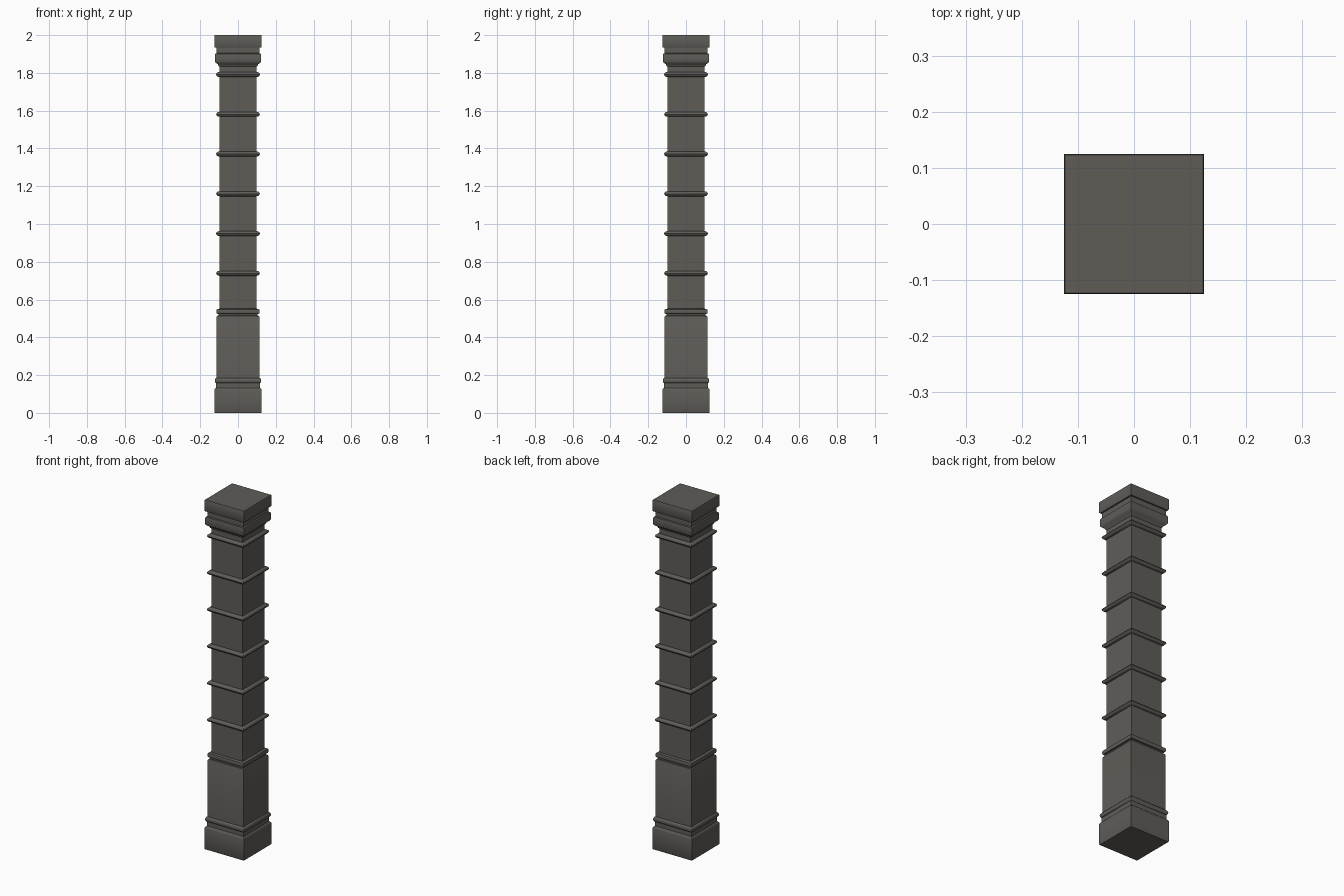
import bpy, bmesh, math

if "Cube" in bpy.data.objects:
    bpy.data.objects.remove(bpy.data.objects["Cube"])

stone = bpy.data.materials.new("dark_stone")
stone.diffuse_color = (0.115, 0.108, 0.097, 1)
stone.use_nodes = True
stone.node_tree.nodes["Principled BSDF"].inputs["Base Color"].default_value = stone.diffuse_color


def square_part(name, profile):
    """Sweep a (half width, height) profile round a square and cap both ends."""
    bm = bmesh.new()
    rings = [[bm.verts.new((sx * h, sy * h, z))
              for sx, sy in ((-1, -1), (1, -1), (1, 1), (-1, 1))]
             for h, z in profile]
    for lo, hi in zip(rings, rings[1:]):
        for i in range(4):
            j = (i + 1) % 4
            bm.faces.new((lo[i], lo[j], hi[j], hi[i]))
    bm.faces.new(rings[0][::-1])
    bm.faces.new(rings[-1])
    bmesh.ops.recalc_face_normals(bm, faces=bm.faces)
    mesh = bpy.data.meshes.new(name)
    bm.to_mesh(mesh)
    bm.free()
    mesh.materials.append(stone)
    ob = bpy.data.objects.new(name, mesh)
    bpy.context.collection.objects.link(ob)
    bpy.context.view_layer.objects.active = ob
    ob.select_set(True)
    bpy.ops.object.shade_smooth_by_angle(angle=math.radians(40))
    ob.select_set(False)
    return ob


def bead(z, inner, outer, height, steps=6):
    """Half-round moulding profile centred on height z."""
    pts = []
    for i in range(steps + 1):
        a = math.pi * (i / steps - 0.5)
        pts.append((inner + (outer - inner) * math.cos(a), z + height / 2 * math.sin(a)))
    return pts


# Plinth with softened top edge, and the neck above it
square_part("plinth", [(0.123, 0), (0.125, 0.003), (0.125, 0.12),
                       (0.123, 0.126), (0.116, 0.133), (0.116, 0.16)])
square_part("plinth_moulding", bead(0.171, 0.112, 0.123, 0.03))

# Pedestal block, groove and its upper moulding
square_part("pedestal", [(0.113, 0.16), (0.113, 0.508), (0.11, 0.514),
                         (0.104, 0.516), (0.104, 0.53)])
square_part("pedestal_moulding", [(0.104, 0.524), (0.112, 0.526), (0.114, 0.532),
                                  (0.114, 0.542), (0.112, 0.548), (0.099, 0.552)])

# Shaft with evenly spaced bands
square_part("shaft", [(0.099, 0.52), (0.099, 1.85)])
for i in range(6):
    square_part(f"shaft_band_{i + 1}", bead(0.739 + 0.2105 * i, 0.097, 0.116, 0.027))

# Capital: flared moulding, neck and top slab
square_part("capital_moulding", [(0.099, 1.833), (0.104, 1.838), (0.106, 1.845),
                                 (0.119, 1.854), (0.122, 1.86), (0.122, 1.895),
                                 (0.120, 1.901), (0.114, 1.904)])
square_part("capital_neck", [(0.114, 1.895), (0.114, 1.94)])
square_part("top_slab", [(0.122, 1.934), (0.125, 1.938), (0.125, 1.996), (0.123, 2.0)])
